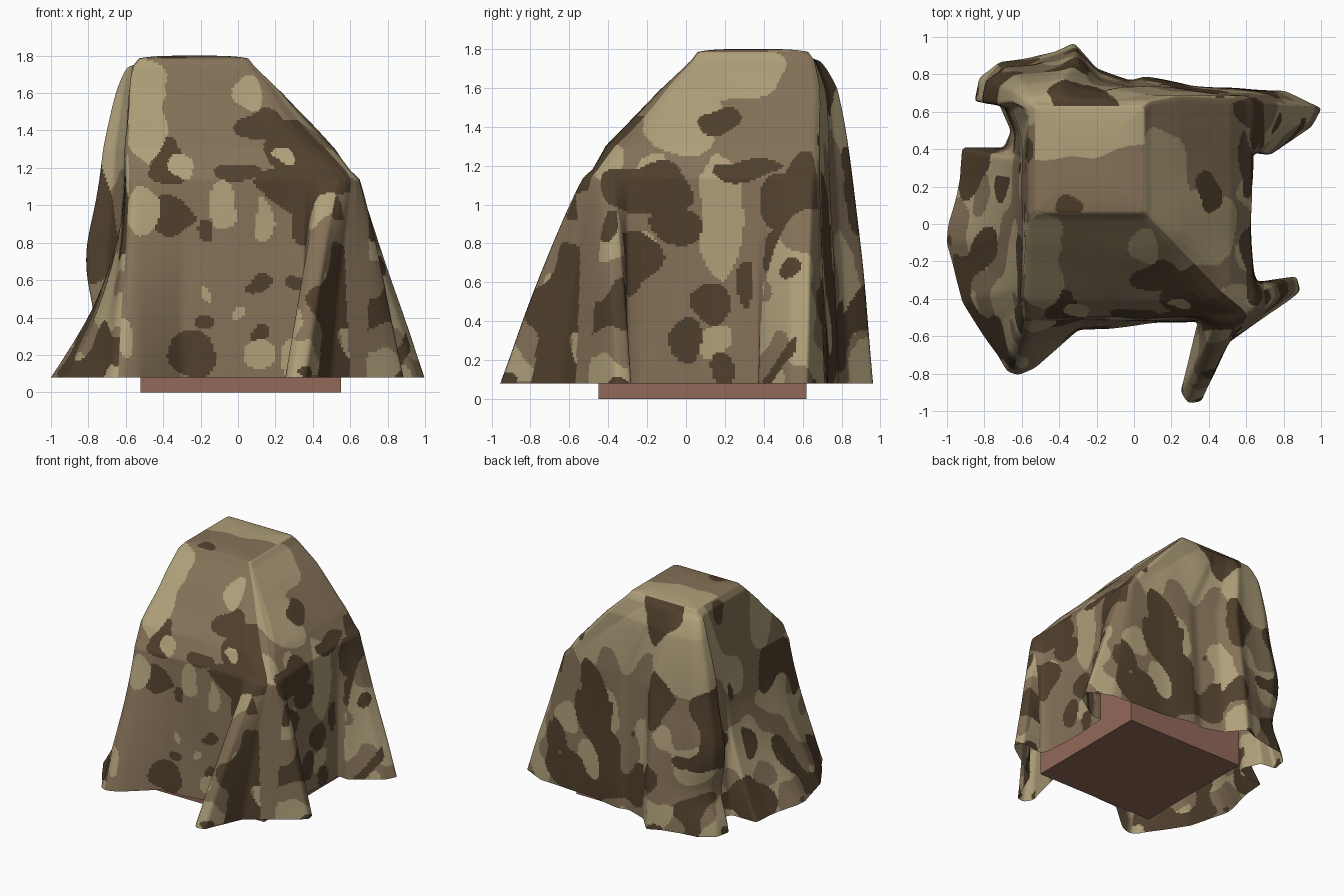
import bpy, math
from mathutils import Vector, noise

if "Cube" in bpy.data.objects:
    bpy.data.objects.remove(bpy.data.objects["Cube"])

def material(name, rgb):
    m = bpy.data.materials.new(name)
    m.diffuse_color = (*rgb, 1)
    m.use_nodes = True
    m.node_tree.nodes["Principled BSDF"].inputs["Base Color"].default_value = m.diffuse_color
    return m

LIGHT, MID, DARK = 0, 1, 2
camo = [material("light_tan", (.43, .35, .195)), material("mid_brown", (.235, .168, .098)),
        material("dark_brown", (.08, .051, .026))]
clay = material("red_brown", (.29, .138, .1))

# hidden cargo: only the foot of the big crate shows below the cloth
def crate(name, x0, x1, y0, y1, z0, z1):
    bpy.ops.mesh.primitive_cube_add(size=1, location=((x0+x1)/2, (y0+y1)/2, (z0+z1)/2))
    o = bpy.context.object
    o.name = name
    o.scale = (x1-x0, y1-y0, z1-z0)
    o.data.materials.append(clay)

crate("base_crate", -.52, .55, -.45, .62, 0, 1.08)
crate("upper_crate", -.49, .01, .1, .6, 1.08, 1.76)

# body of the drape: rectangle bounds (z, x0, x1, y0, y1)
BODY = [(.08, -.63, .62, -.53, .70), (1.14, -.60, .63, -.50, .69), (1.30, -.60, .515, -.41, .69),
        (1.60, -.58, .235, -.12, .69), (1.74, -.565, .09, .025, .66), (1.785, -.53, .055, .06, .63)]
Z0, Z1 = .08, 1.785

def bounds(z):
    for a, b in zip(BODY, BODY[1:]):
        if z <= b[0] + 1e-6:
            k = (z - a[0]) / (b[0] - a[0])
            return [p + (q - p) * k for p, q in zip(a[1:], b[1:])]
    return BODY[-1][1:]

def bump(v, centre, width):
    return math.exp(-((v - centre) / width) ** 2)

def rect(t, b):
    x0, x1, y0, y1 = b
    t %= 4
    c = [(x0, y0), (x1, y0), (x1, y1), (x0, y1), (x0, y0)]
    i = min(int(t), 3)
    return Vector(c[i]).lerp(Vector(c[i+1]), t - i)

def body(t, b, z=Z0):
    # corners are rounded, the sloping front right one most
    d = .04 + .13 * bump(z, 1.42, .22) * bump(t % 4, 1, .5)
    return (rect(t - d, b) + rect(t - d/2, b) + rect(t, b) + rect(t + d/2, b) + rect(t + d, b)) / 5

# hem outline: groups of (fold start height, fold curve, [(x, y, position round the body)])
HEM = [
    (1.2, 1, [(-.1, -.55, .42), (.2, -.53, .66), (.34, -.52, .78)]),
    (1.18, .85, [(.25, -.9, .86), (.29, -.96, .9), (.36, -.95, .93), (.49, -.64, 1.0), (.83, -.41, 1.05),
                 (.89, -.36, 1.07), (.87, -.28, 1.1), (.66, -.31, 1.17), (.63, -.24, 1.24)]),
    (1.2, 1, [(.62, .1, 1.5), (.64, .38, 1.72)]),
    (1.18, 1, [(.73, .37, 1.78), (.95, .52, 1.9), (1.005, .62, 1.97), (.8, .71, 2.0), (.62, .72, 2.06)]),
    (1.75, .5, [(.3, .74, 2.28), (.06, .79, 2.46), (-.02, .77, 2.52), (-.2, .83, 2.66)]),
    (1.75, .45, [(-.32, .97, 2.75), (-.42, .92, 2.82), (-.56, .89, 2.9), (-.72, .87, 2.95),
                 (-.83, .78, 3.0), (-.85, .65, 3.05), (-.72, .64, 3.1), (-.66, .5, 3.2)]),
    (1.12, 1.9, [(-.7, .41, 3.25), (-.92, .41, 3.3), (-.93, .25, 3.4), (-.99, 0, 3.55),
                 (-1.0, -.1, 3.63), (-.92, -.42, 3.85), (-.73, -.7, 3.96)]),
    (1.2, 1.1, [(-.68, -.79, 3.98), (-.62, -.81, 4.02), (-.53, -.77, 4.06), (-.3, -.57, 4.25)]),
]
pts = [(x, y, t, h, p) for h, p, g in HEM for x, y, t in g]
f = pts[0]
pts.append((f[0], f[1], f[2] + 4, f[3], f[4]))

# even columns along the hem, lightly smoothed
N, ROWS, CAP = 480, 150, 26
run = [0]
for a, b in zip(pts, pts[1:]):
    run.append(run[-1] + math.hypot(b[0]-a[0], b[1]-a[1]))
cols, k = [], 0
for i in range(N):
    s = run[-1] * i / N
    while run[k+1] < s:
        k += 1
    w = (s - run[k]) / (run[k+1] - run[k])
    cols.append([p + (q - p) * w for p, q in zip(pts[k], pts[k+1])])

def smoothed(i, reach):
    out = [0] * 5
    for j in range(-8, 9):
        c = cols[(i + j) % N]
        turn = 4 if i + j >= N else -4 if i + j < 0 else 0
        for n in range(5):
            r = reach if n < 3 else 8
            if abs(j) <= r:
                out[n] += (c[n] + (turn if n == 2 else 0)) / (2 * r + 1)
    return out

cols = [smoothed(i, 1) for i in range(N)]

verts, lift = [], []
low = bounds(Z0)
for r in range(ROWS + 1):
    z = Z0 + (Z1 - Z0) * r / ROWS
    bz = bounds(z)
    for x, y, t, h, p in cols:
        u = max(0, (h - z) / (h - Z0)) ** p
        # the back left fold bulges half way down and tucks in below
        near = bump(t % 4, 3.02, .13)
        u *= 1 + near * (.15 * bump(z, .78, .2) - .25 * bump(z, .38, .18))
        d = (Vector((x, y)) - body(t, low)) * u
        q = body(t, bz, z) + d
        # soft creases on the hanging cloth
        n = noise.noise(Vector((q.x * 4, q.y * 4, z * 1.5))) * .012
        q += q.normalized() * n * min(1, (Z1 - z) * 4)
        verts.append((q.x, q.y, z))
        lift.append(d.length)
cx, cy = -.23, .345
rim = verts[-N:]
for r in range(1, CAP + 1):
    s = 1 - .98 * r / CAP
    for x, y, z in rim:
        verts.append((cx + (x-cx)*s, cy + (y-cy)*s, Z1 + .015 * (1 - s ** 4)))
        lift.append(0)
faces = [(r*N+i, r*N+(i+1) % N, (r+1)*N+(i+1) % N, (r+1)*N+i)
         for r in range(ROWS + CAP) for i in range(N)]
faces.append(tuple((ROWS + CAP) * N + i for i in range(N)))
me = bpy.data.meshes.new("camouflage_cloth")
me.from_pydata(verts, [], faces)
cloth = bpy.data.objects.new("camouflage_cloth", me)
bpy.context.collection.objects.link(cloth)
for m in camo:
    me.materials.append(m)

# larger camouflage patches (u, z, radius u, radius z) on the front and right
FRONT = {
    DARK: [(.12, 1.43, .13, .08), (.36, 1.3, .22, .18), (0, 1.17, .13, .06), (.3, 1.1, .22, .1),
           (.52, 1.15, .13, .1), (.35, .94, .06, .14), (-.38, 1.22, .1, .13), (-.38, .95, .15, .09),
           (-.17, .87, .05, .08), (-.25, .2, .14, .11), (-.18, .37, .06, .05), (.1, .57, .07, .05),
           (.13, .3, .05, .05), (.3, .6, .06, .04)],
    LIGHT: [(-.5, 1.52, .12, .28), (-.3, 1.2, .06, .06), (-.08, 1.0, .07, .12), (.13, .9, .06, .12),
            (.25, 1.25, .07, .03), (-.52, .95, .08, .13), (.12, .2, .08, .06), (-.02, .42, .04, .03),
            (.06, 1.6, .08, .1), (-.62, .3, .05, .12), (.3, .2, .06, .1), (-.18, .52, .03, .03)]}
RIGHT = {
    DARK: [(.18, 1.42, .11, .06), (-.2, 1.08, .23, .13), (-.28, .72, .14, .16), (.3, 1.18, .18, .06),
           (.47, 1.0, .1, .13), (.6, 1.1, .1, .18), (.5, .75, .11, .13), (.12, .5, .09, .1),
           (0, .3, .1, .12), (-.05, .9, .12, .1), (.2, .15, .06, .08), (.3, .6, .05, .13)],
    LIGHT: [(-.2, 1.22, .07, .05), (-.02, 1.48, .2, .24), (.2, 1.68, .3, .15), (.17, .95, .11, .34),
            (-.27, .83, .1, .05), (.5, .35, .11, .32), (.15, .3, .07, .1), (-.4, 1.22, .08, .1)]}
TOP = {LIGHT: [(-.3, .56, .5, .2)], DARK: [(-.35, .1, .07, .05)]}

def patch(table, u, v):
    for colour in (LIGHT, DARK) if table is not RIGHT else (DARK, LIGHT):
        for a, b, ru, rv in table[colour]:
            if ((u-a)/ru)**2 + ((v-b)/rv)**2 < 1:
                return colour
    return MID

def pattern(c, t, fold, is_cap):
    w = noise.noise(c * 6) * .05
    v = noise.noise(c * 6 + Vector((7.7, 3.1, 5.9))) * .05
    if is_cap:
        return patch(TOP, c.x + w, c.y + v)
    if t < .8 or (t < 1 and fold < .07):
        return patch(FRONT, c.x + w, c.z + v)
    if t < 2 and fold < .07:
        return patch(RIGHT, c.y + w, c.z + v)
    # other sides: dark low on the back, light on the back left fold
    dark, light = .12, 0
    if 2 < t < 2.65:
        dark = -.06 if c.z < .9 else .15
    elif 2.65 <= t:
        dark, light = .17, -.1
    s = 4.4 - .9 * c.z
    if noise.noise(c * s + Vector((4.3 + w, 9.1 + v, 2.7))) > dark:
        return DARK
    return LIGHT if noise.noise(c * s + Vector((31.7, 5.2, 17.9))) > light else MID

for poly in me.polygons:
    v = poly.vertices[0]
    poly.material_index = pattern(Vector(poly.center), cols[v % N][2] % 4, lift[v], v >= ROWS * N)

bpy.ops.object.select_all(action='DESELECT')
cloth.select_set(True)
bpy.context.view_layer.objects.active = cloth
bpy.ops.object.shade_smooth_by_angle(angle=math.radians(75))
